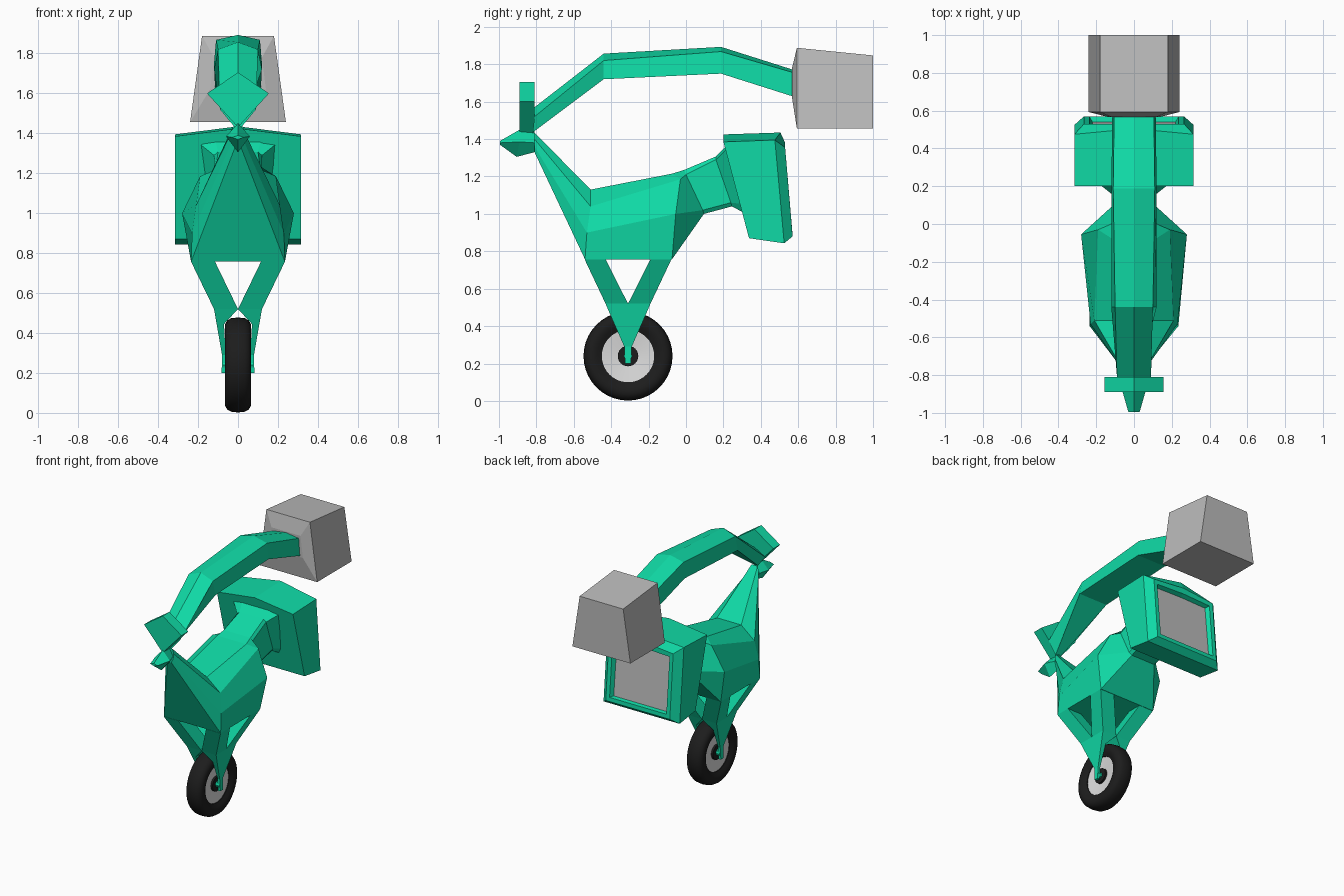
import bpy, bmesh, math

if "Cube" in bpy.data.objects:
    bpy.data.objects.remove(bpy.data.objects["Cube"])


def material(name, rgb):
    m = bpy.data.materials.new(name)
    m.diffuse_color = (*rgb, 1)
    m.use_nodes = True
    m.node_tree.nodes["Principled BSDF"].inputs["Base Color"].default_value = m.diffuse_color
    return m


GREEN = material("green", (0.005, 0.70, 0.38))
GRAY = material("gray", (0.50, 0.50, 0.50))
RIM = material("light_gray", (0.72, 0.72, 0.72))
BLACK = material("black", (0.012, 0.012, 0.012))


def finish(name, bm, *mats):
    bmesh.ops.recalc_face_normals(bm, faces=bm.faces[:])
    me = bpy.data.meshes.new(name)
    bm.to_mesh(me)
    bm.free()
    ob = bpy.data.objects.new(name, me)
    bpy.context.collection.objects.link(ob)
    for m in mats:
        me.materials.append(m)
    return ob


def loft(name, rings, *mats, sym=True, end_mat=0):
    """Skin through rings; with sym each ring is its right half, mirrored in x."""
    bm = bmesh.new()
    loops = []
    for r in rings:
        if sym:
            r = r + [(-x, y, z) for x, y, z in reversed(r) if x > 0]
        loops.append([bm.verts.new(p) for p in r])
    n = len(loops[0])
    for a, b in zip(loops, loops[1:]):
        for i in range(n):
            j = (i + 1) % n
            bm.faces.new((a[i], a[j], b[j], b[i]))
    bm.faces.new(loops[0])
    bm.faces.new(loops[-1]).material_index = end_mat
    return finish(name, bm, *mats)


def rect(x0, x1, y0, y1, z):
    return [(x0, y0, z), (x1, y0, z), (x1, y1, z), (x0, y1, z)]


def lathe(name, profile, mat, cy, cz, steps=40):
    """Closed (x, radius) profile spun round the axle."""
    bm = bmesh.new()
    rings = []
    for k in range(steps):
        a = 2 * math.pi * k / steps
        rings.append([bm.verts.new((x, cy + r * math.cos(a), cz + r * math.sin(a)))
                      for x, r in profile])
    n = len(profile)
    for k in range(steps):
        a, b = rings[k], rings[(k + 1) % steps]
        for i in range(n):
            j = (i + 1) % n
            bm.faces.new((a[i], a[j], b[j], b[i]))
    ob = finish(name, bm, mat)
    bpy.ops.object.select_all(action='DESELECT')
    ob.select_set(True)
    bpy.context.view_layer.objects.active = ob
    bpy.ops.object.shade_smooth_by_angle(angle=math.radians(35))
    return ob


# body: neck, chest, hips, waist, rear joint (bottom, side, shoulder, top)
loft("body", [
    [(.015, -.81, 1.33), (.03, -.81, 1.36), (.035, -.81, 1.40), (.025, -.81, 1.435)],
    [(.235, -.54, .757), (.23, -.53, .90), (.21, -.51, 1.04), (.10, -.51, 1.13)],
    [(.235, -.075, .757), (.28, -.055, 1.0), (.19, -.03, 1.185), (.12, -.075, 1.215)],
    [(.10, .096, 1.0), (.12, .09, 1.02), (.12, 0, 1.21), (.11, -.01, 1.235)],
    [(.11, .245, 1.04), (.12, .24, 1.06), (.12, .16, 1.29), (.10, .16, 1.307)],
    [(.15, .36, .98), (.18, .33, 1.05), (.22, .24, 1.37), (.12, .24, 1.39)],
], GREEN)

# head with a pointed snout
loft("head", [
    [(0, -.995, 1.37), (.03, -.995, 1.38), (0, -.995, 1.39)],
    [(0, -.905, 1.305), (.06, -.89, 1.385), (0, -.89, 1.45)],
    [(0, -.81, 1.33), (.03, -.81, 1.38), (0, -.81, 1.435)],
], GREEN)

# kite-shaped crest
loft("crest", [[(0, y, 1.43), (.155, y, 1.60), (0, y, 1.705)] for y in (-.89, -.81)], GREEN)

# overhead arm with a ridged top (bottom, edge, ridge)
loft("arm", [
    [(.02, -.82, 1.435), (.09, -.81, 1.52), (0, -.81, 1.57)],
    [(.12, -.44, 1.72), (.10, -.44, 1.82), (0, -.44, 1.857)],
    [(.12, .187, 1.75), (.11, .187, 1.868), (0, .187, 1.893)],
    [(.115, .575, 1.627), (.105, .575, 1.755), (0, .575, 1.77)],
], GREEN)

# gray block at the arm's end
loft("arm_block", [
    [(.14, .567, 1.62), (.12, .567, 1.78)],
    [(.24, .593, 1.456), (.18, .593, 1.888)],
    [(.24, 1.0, 1.456), (.18, 1.0, 1.847)],
], GRAY)

# rear box with a recessed gray panel
loft("rear_box", [
    [(.315, .337, .87), (.315, .20, 1.385), (0, .20, 1.425)],
    [(.315, .525, .843), (.315, .475, 1.395), (0, .505, 1.435)],
    [(.265, .57, .88), (.265, .53, 1.355), (0, .53, 1.38)],
    [(.235, .568, .91), (.235, .53, 1.325), (0, .53, 1.335)],
    [(.22, .54, .915), (.22, .50, 1.315), (0, .50, 1.32)],
], GREEN, GRAY, end_mat=1)

# four struts and two fork blades, mirrored about the wheel centre
CY, CZ = -.31, .24
for sx, side in ((1, "left"), (-1, "right")):
    for sy, end in ((-1, "front"), (1, "rear")):
        loft(f"strut_{end}_{side}", [
            rect(sx * .115, sx * .235, CY + sy * .12, CY + sy * .232, .757),
            rect(0, sx * .12, CY, CY + sy * .12, .52),
        ], GREEN, sym=False)
    loft(f"fork_{side}", [
        rect(sx * a, sx * b, CY - h, CY + h, z) for a, b, h, z in (
            (0, .12, .12, .52), (.07, .107, .088, .445),
            (.062, .08, .02, .29), (.062, .082, .015, .20))
    ], GREEN, sym=False)

# wheel: rounded tyre, light rim, black hub, green axle
tyre = [(.045, .14), (.058, .165), (.065, .185), (.064, .205), (.054, .223), (.035, .234)]
lathe("tyre", tyre + [(0, .238)] + [(-x, r) for x, r in reversed(tyre)], BLACK, CY, CZ)
lathe("rim", [(.028, .04), (.04, .145), (-.04, .145), (-.028, .04)], RIM, CY, CZ)
lathe("hub", [(.045, .004), (.045, .055), (-.045, .055), (-.045, .004)], BLACK, CY, CZ, 24)
lathe("axle", [(.075, .001), (.075, .022), (-.075, .022), (-.075, .001)], GREEN, CY, CZ, 8)
